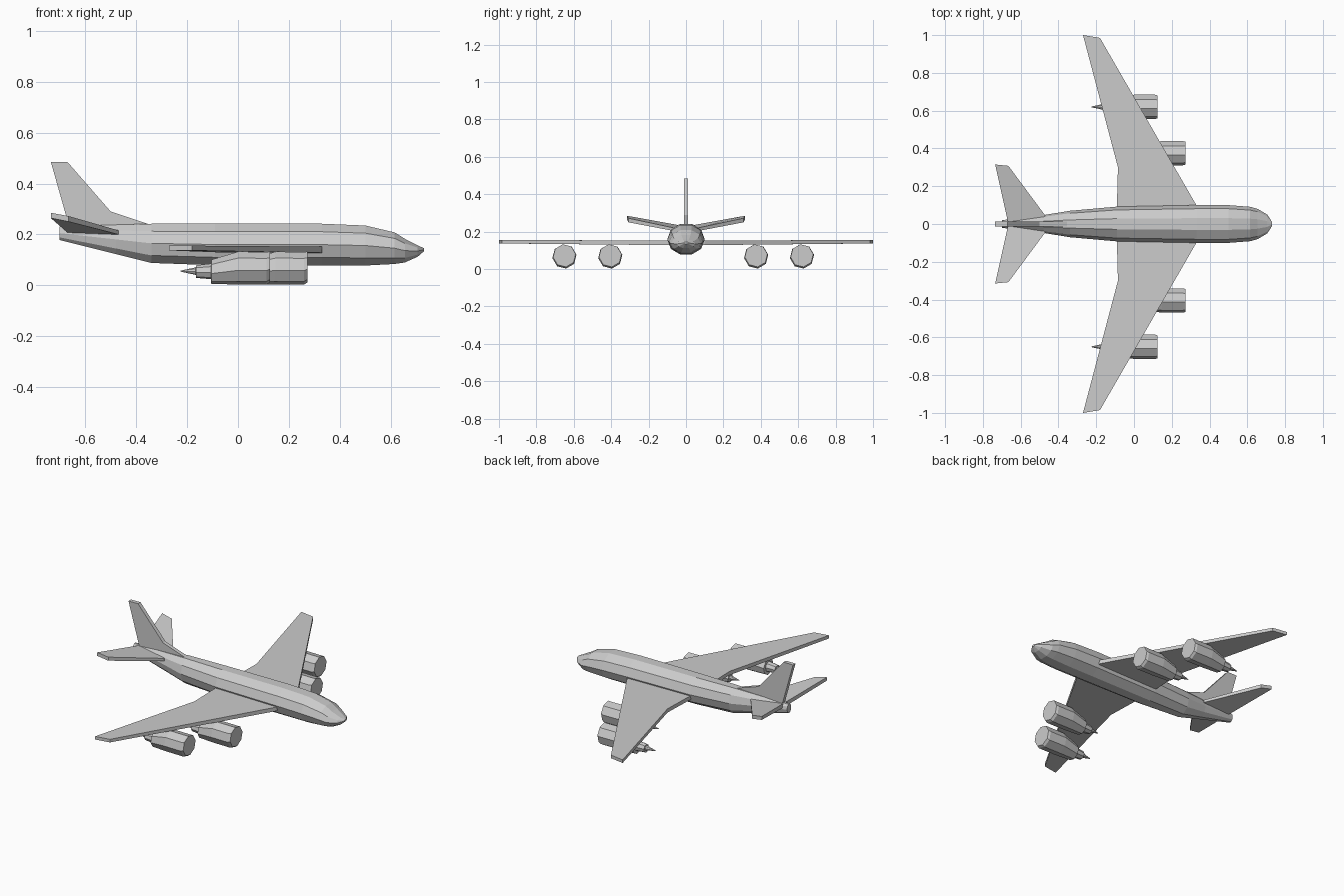
import bpy, bmesh
from math import sin, cos, pi, radians

if "Cube" in bpy.data.objects:
    bpy.data.objects.remove(bpy.data.objects["Cube"])


def make_object(name, bm):
    bmesh.ops.recalc_face_normals(bm, faces=bm.faces)
    mesh = bpy.data.meshes.new(name)
    bm.to_mesh(mesh)
    bm.free()
    obj = bpy.data.objects.new(name, mesh)
    bpy.context.collection.objects.link(obj)
    return obj


def loft(name, rings, sides, turn=0.0, y=0.0):
    """Skin over elliptical rings: (x, z centre, y radius, z radius)."""
    bm = bmesh.new()
    loops = []
    for x, zc, ry, rz in rings:
        angles = [turn + 2 * pi * i / sides for i in range(sides)]
        loops.append([bm.verts.new((x, y + ry * cos(a), zc + rz * sin(a))) for a in angles])
    for a, b in zip(loops, loops[1:]):
        for i in range(sides):
            j = (i + 1) % sides
            bm.faces.new((a[i], a[j], b[j], b[i]))
    bm.faces.new(loops[0])
    bm.faces.new(loops[-1])
    return make_object(name, bm)


def slab(name, bottom, top):
    """Plate between two matching outlines."""
    bm = bmesh.new()
    lo = [bm.verts.new(p) for p in bottom]
    hi = [bm.verts.new(p) for p in top]
    bm.faces.new(lo)
    bm.faces.new(hi)
    for i in range(len(lo)):
        j = (i + 1) % len(lo)
        bm.faces.new((lo[i], lo[j], hi[j], hi[i]))
    return make_object(name, bm)


# Fuselage: x, half width, lowest z, highest z
stations = [
    (0.73, 0.012, 0.134, 0.146), (0.705, 0.05, 0.112, 0.157),
    (0.655, 0.08, 0.09, 0.183), (0.615, 0.091, 0.084, 0.208),
    (0.50, 0.10, 0.078, 0.235), (0.33, 0.10, 0.078, 0.242),
    (-0.09, 0.092, 0.079, 0.242), (-0.34, 0.07, 0.088, 0.242),
    (-0.48, 0.047, 0.123, 0.238), (-0.70, 0.02, 0.178, 0.232),
]
loft("fuselage", [(x, (lo + hi) / 2, w, (hi - lo) / 2 / sin(radians(72)))
                  for x, w, lo, hi in stations], 10)

# Tail fin
fin = [(-0.735, 0.485), (-0.67, 0.485), (-0.50, 0.29), (-0.35, 0.24),
       (-0.35, 0.22), (-0.66, 0.22)]
slab("tail_fin", [(x, -0.012, z) for x, z in fin], [(x, 0.012, z) for x, z in fin])

# Wing and tailplane outlines: x, y, lower z, upper z
wing = [(0.33, 0.0, 0.128, 0.152), (0.33, 0.10, 0.128, 0.152),
        (-0.18, 0.985, 0.137, 0.156), (-0.27, 1.0, 0.137, 0.156),
        (-0.085, 0.30, 0.13, 0.153), (-0.093, 0.0, 0.128, 0.152)]
tailplane = [(-0.47, 0.0, 0.197, 0.213), (-0.47, 0.045, 0.2, 0.216),
             (-0.665, 0.308, 0.25, 0.272), (-0.735, 0.315, 0.264, 0.285),
             (-0.665, 0.0, 0.203, 0.228)]

# Engine profile: distance behind the intake, z centre, radius
engine = [(0, 0.072, 0.061), (0.013, 0.067, 0.065), (0.125, 0.068, 0.065),
          (0.23, 0.053, 0.048), (0.231, 0.055, 0.031), (0.29, 0.054, 0.025),
          (0.291, 0.056, 0.015), (0.35, 0.056, 0.002)]

for side, s, shift in (("left", 1, 0.0), ("right", -1, 0.03)):
    for name, plan in (("wing", wing), ("tailplane", tailplane)):
        slab(f"{side}_{name}", [(x, s * y, lo) for x, y, lo, hi in plan],
             [(x, s * y, hi) for x, y, lo, hi in plan])
    for pos, front, y in (("inner", 0.272, 0.375), ("outer", 0.125, 0.62)):
        loft(f"{side}_{pos}_engine", [(front - d, z, r, r) for d, z, r in engine],
             8, radians(8), s * (y + shift))
